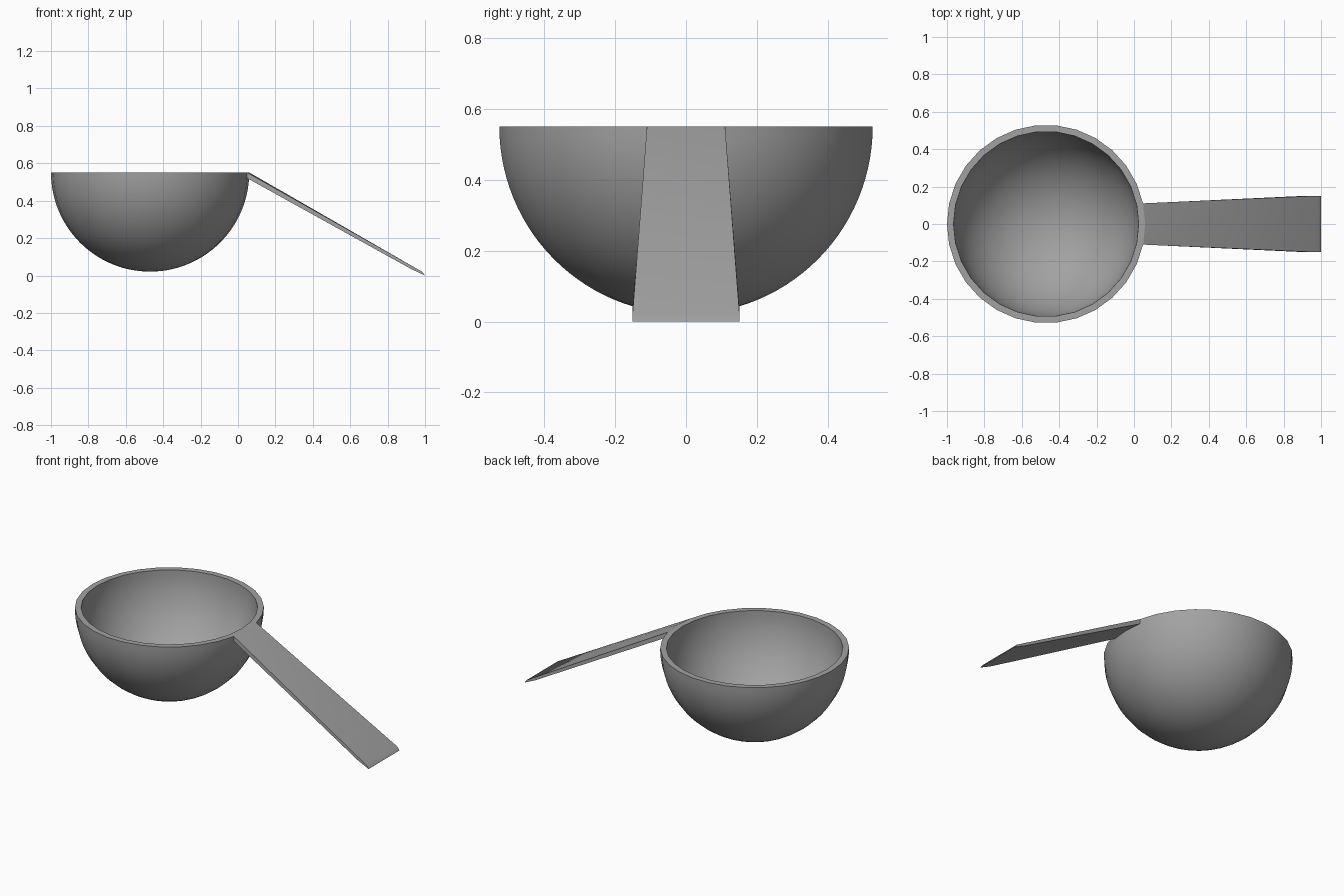
import bpy
import bmesh
from math import cos, sin, pi, radians

cube = bpy.data.objects.get("Cube")
if cube:
    bpy.data.objects.remove(cube, do_unlink=True)

CX, RIM_Z = -0.47, 0.551
R_OUT, R_IN = 0.53, 0.495
SIDES, RINGS = 30, 28
HANDLE_HALF_WIDTH = 0.151

grey = bpy.data.materials.new("plain_grey")
grey.use_nodes = True
colour = (0.36, 0.36, 0.36, 1)
grey.diffuse_color = colour
grey.node_tree.nodes["Principled BSDF"].inputs["Base Color"].default_value = colour


def arc(radius):
    angles = [pi / 2 * i / RINGS for i in range(RINGS + 1)]
    return [(CX + radius * cos(a), 0, RIM_Z - radius * sin(a)) for a in angles]


# Bowl: a thick hemisphere, turned from its wall profile
bm = bmesh.new()
profile = [bm.verts.new(p) for p in arc(R_OUT)[::-1] + arc(R_IN)]
edges = [bm.edges.new(pair) for pair in zip(profile, profile[1:])]
bmesh.ops.spin(bm, geom=profile + edges, cent=(CX, 0, 0), axis=(0, 0, 1),
               angle=2 * pi, steps=SIDES, use_duplicate=False)
bmesh.ops.remove_doubles(bm, verts=bm.verts, dist=0.0005)
bmesh.ops.recalc_face_normals(bm, faces=bm.faces)

# Handle: the two top outer wall faces on the right, pulled out, flared and sloped down
top_step = R_OUT * sin(pi / 2 / RINGS)
outer_x = CX + (R_OUT + R_IN) / 2
roots = []
for face in bm.faces:
    c = face.calc_center_median()
    near_rim = RIM_Z - top_step < c.z < RIM_Z - 0.005
    if near_rim and c.x > outer_x and abs(c.y) < R_OUT * sin(2 * pi / SIDES):
        roots.append(face)
pulled = bmesh.ops.extrude_face_region(bm, geom=roots)["geom"]
end_verts = [g for g in pulled if isinstance(g, bmesh.types.BMVert)]
end_edges = [g for g in pulled if isinstance(g, bmesh.types.BMEdge)]
uprights = [e for e in end_edges if abs(e.verts[0].co.z - e.verts[1].co.z) > 0.01]
for v in end_verts:
    side = (v.co.y > 0.01) - (v.co.y < -0.01)
    x, z = (0.985, 0.02) if v.co.z > RIM_Z - 0.01 else (0.925, 0.035)
    v.co = (x, side * HANDLE_HALF_WIDTH, z)

# Chisel tip: split the end face and draw its middle out to a point
split = bmesh.ops.subdivide_edges(bm, edges=uprights, cuts=1)
for v in split["geom_inner"]:
    if isinstance(v, bmesh.types.BMVert):
        v.co.x, v.co.z = 1, 0
bmesh.ops.recalc_face_normals(bm, faces=bm.faces)

mesh = bpy.data.meshes.new("bowl_with_handle")
bm.to_mesh(mesh)
bm.free()
mesh.materials.append(grey)
scoop = bpy.data.objects.new("bowl_with_handle", mesh)
bpy.context.collection.objects.link(scoop)
bpy.ops.object.select_all(action="DESELECT")
scoop.select_set(True)
bpy.context.view_layer.objects.active = scoop
bpy.ops.object.shade_smooth_by_angle(angle=radians(35))
